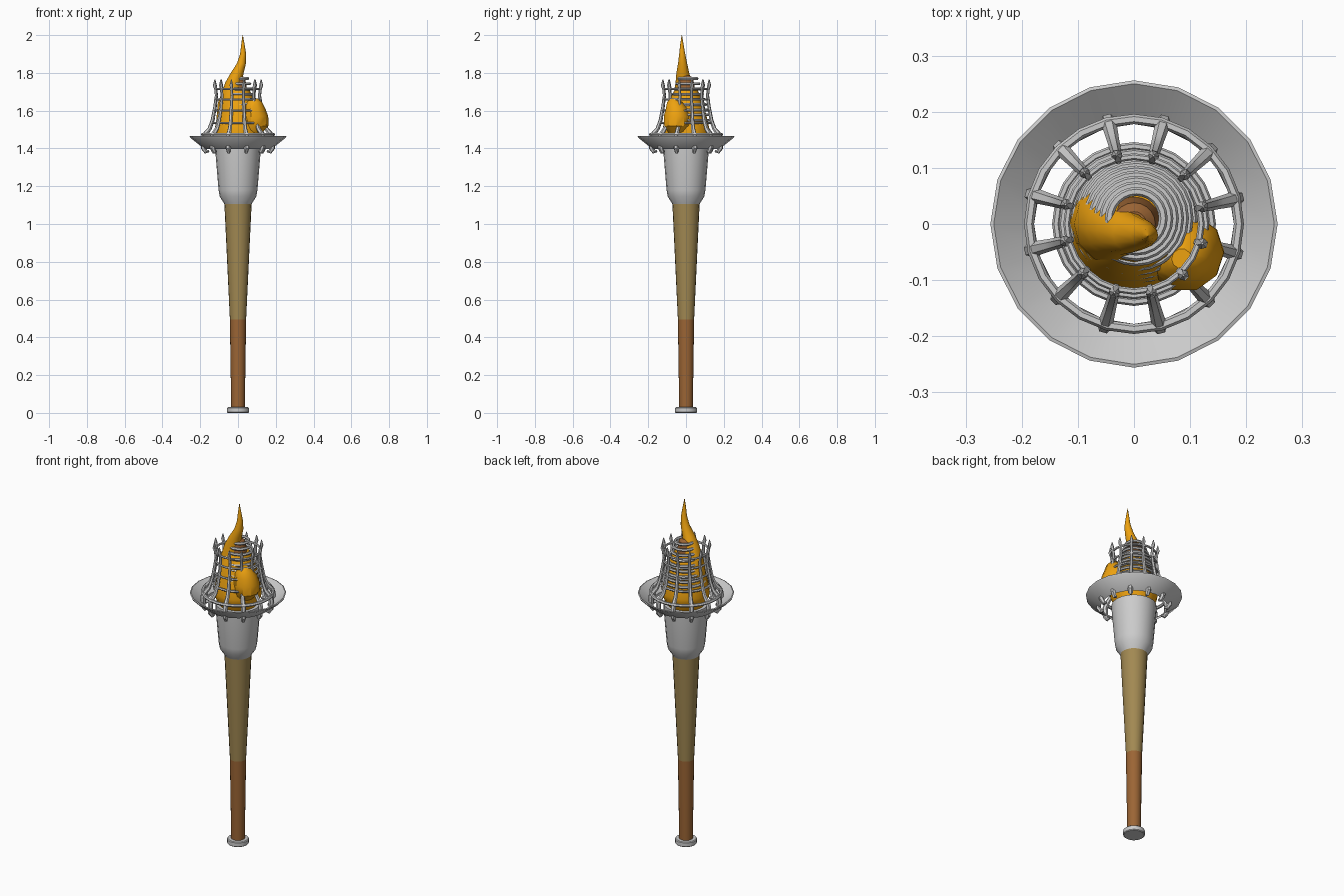
import bpy, bmesh, math
from math import sin, cos, pi, radians

if "Cube" in bpy.data.objects:
    bpy.data.objects.remove(bpy.data.objects["Cube"])


def material(name, rgb):
    m = bpy.data.materials.new(name)
    m.diffuse_color = (*rgb, 1)
    m.use_nodes = True
    m.node_tree.nodes["Principled BSDF"].inputs["Base Color"].default_value = m.diffuse_color
    return m


BROWN = material("brown_wood", (0.33, 0.13, 0.035))
TAN = material("tan_wood", (0.36, 0.25, 0.085))
ORANGE = material("flame_orange", (0.85, 0.36, 0.005))


def finish(ob, mat=None, angle=35):
    if mat:
        ob.data.materials.append(mat)
    bpy.ops.object.select_all(action='DESELECT')
    ob.select_set(True)
    bpy.context.view_layer.objects.active = ob
    bpy.ops.object.shade_smooth_by_angle(angle=radians(angle))
    return ob


def loft(name, sections, n=20, mat=None, loop=False):
    """Skin round sections (x, y, z, radius); loop joins last section to first."""
    bm = bmesh.new()
    rings = [[bm.verts.new((x + r * cos(2 * pi * i / n), y + r * sin(2 * pi * i / n), z))
              for i in range(n)] for x, y, z, r in sections]
    pairs = list(zip(rings, rings[1:]))
    if loop:
        pairs.append((rings[-1], rings[0]))
    else:
        bm.faces.new(rings[0][::-1])
        bm.faces.new(rings[-1])
    for a, b in pairs:
        for i in range(n):
            j = (i + 1) % n
            bm.faces.new((a[i], a[j], b[j], b[i]))
    bmesh.ops.recalc_face_normals(bm, faces=bm.faces)
    me = bpy.data.meshes.new(name)
    bm.to_mesh(me)
    bm.free()
    ob = bpy.data.objects.new(name, me)
    bpy.context.collection.objects.link(ob)
    return finish(ob, mat)


def lathe(name, profile, n=20, mat=None, loop=False):
    return loft(name, [(0, 0, z, r) for r, z in profile], n, mat, loop)


def ring(name, radius, z, thick, x=0, y=0):
    bpy.ops.mesh.primitive_torus_add(major_radius=radius, minor_radius=thick, location=(x, y, z),
                                     major_segments=24, minor_segments=6)
    ob = bpy.context.object
    ob.name = name
    finish(ob)


# Staff and cup
lathe("end_cap", [(.054, 0), (.058, .004), (.058, .026), (.054, .03)])
lathe("handle", [(.036, .025), (.043, .495)], mat=BROWN)
lathe("shaft", [(.043, .495), (.072, 1.105)], mat=TAN)
lathe("cup", [(.07, 1.10), (.074, 1.11), (.097, 1.145), (.103, 1.18), (.118, 1.36), (.12, 1.405)])

# Open dish around the cup
lathe("dish", [(.178, 1.397), (.253, 1.457), (.256, 1.465), (.25, 1.467), (.18, 1.412)], loop=True)

# Cage bars: hooked foot, flared base, narrow neck and pointed tip (r, z, thickness)
BAR = [(.160, 1.385, .006), (.176, 1.383, .012), (.188, 1.402, .014), (.189, 1.455, .014),
       (.178, 1.478, .013), (.155, 1.505, .011), (.139, 1.55, .010), (.126, 1.62, .009),
       (.118, 1.68, .008), (.122, 1.715, .008), (.127, 1.735, .010), (.127, 1.765, .002)]
for k in range(12):
    a = radians(14 + 30 * k)
    cu = bpy.data.curves.new("cage_bar", 'CURVE')
    cu.dimensions = '3D'
    cu.bevel_depth = 1
    cu.bevel_resolution = 1
    cu.use_fill_caps = True
    sp = cu.splines.new('POLY')
    sp.points.add(len(BAR) - 1)
    for p, (r, z, t) in zip(sp.points, BAR):
        p.co = (r * cos(a), r * sin(a), z, 1)
        p.radius = t
    bar = bpy.data.objects.new(f"cage_bar_{k + 1}", cu)
    bpy.context.collection.objects.link(bar)
    bpy.ops.object.select_all(action='DESELECT')
    bar.select_set(True)
    bpy.context.view_layer.objects.active = bar
    bpy.ops.object.convert(target='MESH')
    finish(bpy.context.object)

# Cage hoops
for k, (r, z, t) in enumerate([(.187, 1.474, .009), (.139, 1.535, .007), (.128, 1.60, .006),
                               (.120, 1.66, .006), (.120, 1.715, .006)]):
    ring(f"cage_hoop_{k + 1}", r, z, t)

# Wick core with stacked coil
lathe("wick", [(.08, 1.5), (.05, 1.70), (.038, 1.77), (.022, 1.785)], mat=BROWN)
for k in range(9):
    f = k / 8
    ring(f"coil_{k + 1}", .112 - .064 * f ** 1.3, 1.55 + .22 * f, .008, .004, .01)

# Flames: body, twisting tongue and side lobe
lathe("flame_body", [(.10, 1.40), (.125, 1.455), (.128, 1.48), (.118, 1.53), (.102, 1.60),
                     (.085, 1.66), (.06, 1.71)], 16, ORANGE)
loft("flame_tongue", [(-.035, .005, 1.55, .08), (-.035, .0, 1.64, .072), (-.03, -.008, 1.70, .055),
                      (-.024, -.012, 1.75, .043), (-.004, -.017, 1.80, .034),
                      (.018, -.018, 1.85, .024), (.027, -.02, 1.90, .016),
                      (.026, -.022, 1.95, .009), (.025, -.022, 2.0, .001)], 12, ORANGE)
loft("flame_lobe", [(.075, -.045, 1.475, .045), (.093, -.05, 1.52, .068), (.09, -.051, 1.57, .07),
                    (.085, -.05, 1.61, .06), (.086, -.06, 1.645, .042), (.085, -.062, 1.665, .018)],
     10, ORANGE)
